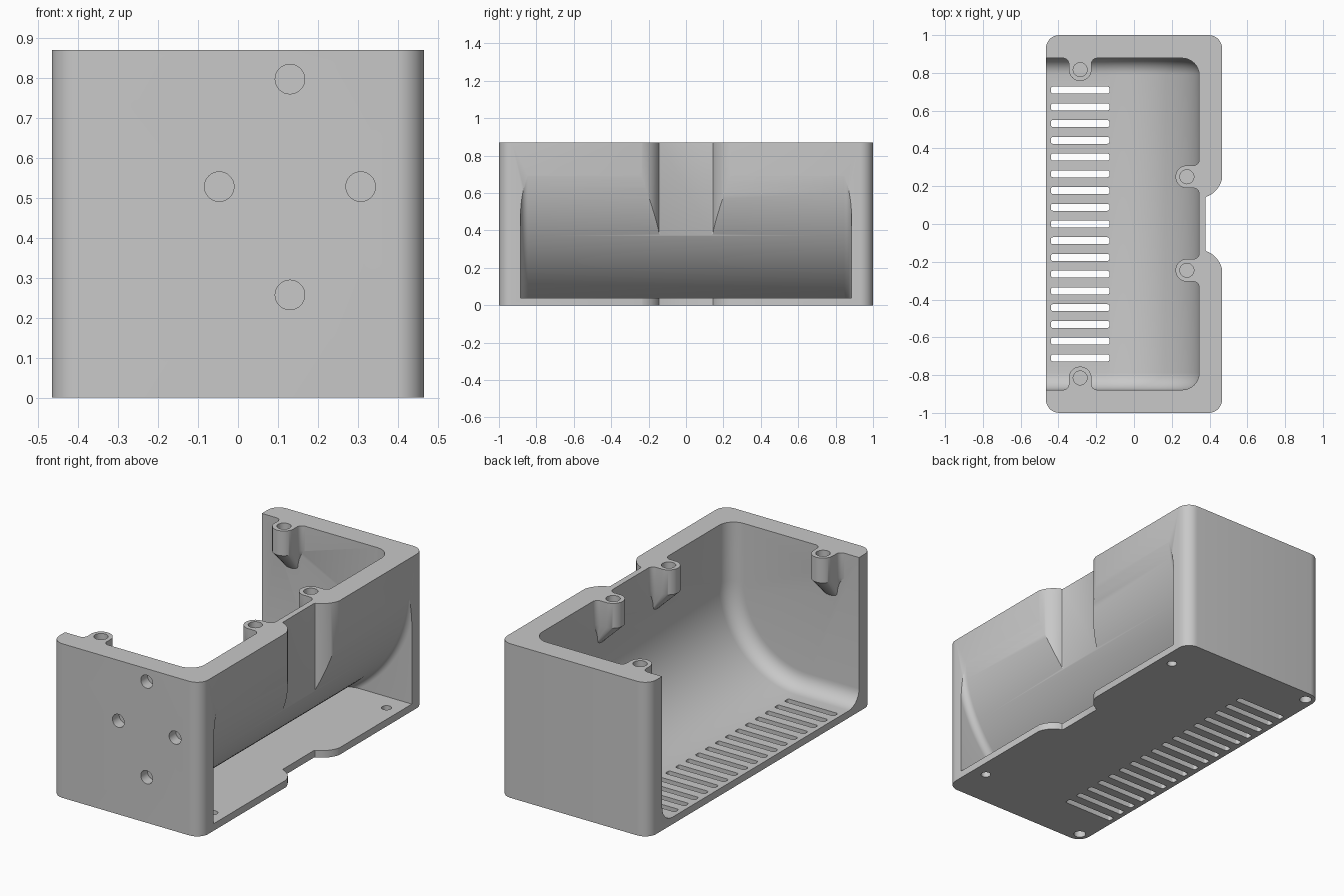
import bpy, bmesh
from math import sin, cos, asin, pi

cube = bpy.data.objects.get("Cube")
if cube:
    bpy.data.objects.remove(cube)

grey = bpy.data.materials.new("plain grey")
grey.use_nodes = True
GREY = (0.58, 0.58, 0.58, 1)
grey.diffuse_color = GREY
grey.node_tree.nodes["Principled BSDF"].inputs["Base Color"].default_value = GREY

TOP, FLOOR, RIM = 0.87, 0.04, 0.466
# Curved back wall: centre x, centre z and radius of each side
INSIDE = (-0.155, 0.54, 0.50)
OUTSIDE = (-0.362, 0.75, 0.83)


def loft(name, rings):
    """Closed solid through rings of equal point count."""
    bm = bmesh.new()
    vs = [[bm.verts.new(p) for p in ring] for ring in rings]
    n = len(vs[0])
    for a, b in zip(vs, vs[1:]):
        for i in range(n):
            j = (i + 1) % n
            bm.faces.new((a[i], a[j], b[j], b[i]))
    bm.faces.new(vs[0])
    bm.faces.new(vs[-1])
    bmesh.ops.recalc_face_normals(bm, faces=bm.faces)
    me = bpy.data.meshes.new(name)
    bm.to_mesh(me)
    bm.free()
    me.materials.append(grey)
    ob = bpy.data.objects.new(name, me)
    bpy.context.collection.objects.link(ob)
    return ob


def prism(name, pts, z0, z1):
    return loft(name, [[(x, y, z) for x, y in pts] for z in (z0, z1)])


def rounded_rect(cx, cy, hx, hy, r, seg=8):
    pts = []
    for k, (sx, sy) in enumerate([(1, 1), (-1, 1), (-1, -1), (1, -1)]):
        for i in range(seg + 1):
            a = (k + i / seg) * pi / 2
            pts.append((cx + sx * (hx - r) + r * cos(a), cy + sy * (hy - r) + r * sin(a)))
    return pts


def circle(cx, cy, r, n=32):
    return [(cx + r * cos(2 * pi * i / n), cy + r * sin(2 * pi * i / n)) for i in range(n)]


def filleted_sections(profile, half, f, seg=8):
    """Rings along y whose profile shrinks by a fillet at both ends."""
    ends = [(half - f * (1 - cos(i / seg * pi / 2)), f * (1 - sin(i / seg * pi / 2)))
            for i in range(seg + 1)]
    stations = [(-y, d) for y, d in ends] + ends[::-1]
    return [[(x, y, z) for x, z in profile(d)] for y, d in stations]


def arc(cx, cz, r, a0, seg=28):
    return [(cx + r * cos(a0 * (1 - i / seg)), cz + r * sin(a0 * (1 - i / seg)))
            for i in range(seg + 1)]


def cavity_profile(d):
    cx, cz, r = INSIDE
    return ([(-0.6, 1), (-0.6, FLOOR + d)] + arc(cx, cz, r - d, -pi / 2)
            + [(cx + r - d, 1)])


def undercut_profile(d):
    cx, cz, r = OUTSIDE
    return arc(cx, cz, r + d, asin((FLOOR - cz) / (r + d))) + [(0.7, cz), (0.7, FLOOR)]


def boss(name, cx, cy, dx, dy, length):
    """Screw boss that flares into a wall and tapers back to it below."""
    r, g, n = 0.06, 0.03, 16
    half = [(-r * cos(i / n * pi / 2), r * sin(i / n * pi / 2)) for i in range(n + 1)]
    half += [(length - g + g * sin(i / 6 * pi / 2), r + g - g * cos(i / 6 * pi / 2))
             for i in range(7)]
    half.append((length + 0.03, r + g))
    outline = half + [(u, -v) for u, v in half[:0:-1]]
    tip = [(length + 0.01 + 0.15 * (u + r), 0.65 * v) for u, v in outline]
    return loft(name, [[(cx + u * dx - v * dy, cy + u * dy + v * dx, z) for u, v in ring]
                       for ring, z in ((outline, TOP), (outline, 0.73), (tip, 0.60))])


def combine(target, tool, operation):
    mod = target.modifiers.new(tool.name, "BOOLEAN")
    mod.operation, mod.object, mod.solver = operation, tool, "EXACT"
    bpy.ops.object.select_all(action="DESELECT")
    bpy.context.view_layer.objects.active = target
    target.select_set(True)
    bpy.ops.object.modifier_apply(modifier=mod.name)
    bpy.data.objects.remove(tool)


def cut(tool):
    combine(enclosure, tool, "DIFFERENCE")


# Outer block, hollow interior and curved undercut of the back wall
enclosure = prism("enclosure", rounded_rect(0, 0, RIM, 1, 0.07), 0, TOP)
cut(loft("cavity", filleted_sections(cavity_profile, 0.878, 0.09)))
cut(loft("undercut", filleted_sections(undercut_profile, 0.885, 0.04)))

# Recess in the middle of the wall, with rounded shoulders
shoulder = [(0.335 + 0.135 * cos(a), 0.27 - 0.135 * sin(a))
            for a in [i / 12 * 1.22 for i in range(13)]]
shoulder += [(0.378, 0.135)]
recess = [(0.7, 0.27)] + shoulder
cut(prism("recess", recess + [(x, -y) for x, y in recess[::-1]], -0.1, 1))

# Screw bosses with blind holes
BOSSES = [(0.28, 0.25, 1, 0, 0.065), (0.28, -0.245, 1, 0, 0.065),
          (-0.285, 0.817, 0, 1, 0.061), (-0.285, -0.815, 0, -1, 0.063)]
for spec in BOSSES:
    combine(enclosure, boss("screw_boss", *spec), "UNION")
for spec in BOSSES:
    cut(prism("boss_hole", circle(spec[0], spec[1], 0.037), 0.75, 1))

# Ventilation slots in the floor
for i in range(-8, 9):
    cut(prism("vent_slot", rounded_rect(-0.285, i * 0.0886, 0.155, 0.0185, 0.011, 4), -0.1, 0.13))

# Mounting holes in the base
for s in (-1, 1):
    cut(prism("plate_hole", circle(0.385, s * 0.775, 0.026), -0.1, 0.06))
    cut(prism("corner_hole", circle(-0.41, s * 0.94, 0.032), -0.1, 0.1))

# Four blind holes in the front wall
for x, z in [(0.13, 0.797), (0.13, 0.257), (-0.047, 0.528), (0.307, 0.528)]:
    cut(loft("front_hole", [[(px, y, pz) for px, pz in circle(x, z, 0.037)]
                            for y in (-1.1, -0.94)]))

bpy.ops.object.select_all(action="DESELECT")
enclosure.select_set(True)
bpy.context.view_layer.objects.active = enclosure
bpy.ops.object.shade_smooth_by_angle(angle=pi / 6)
